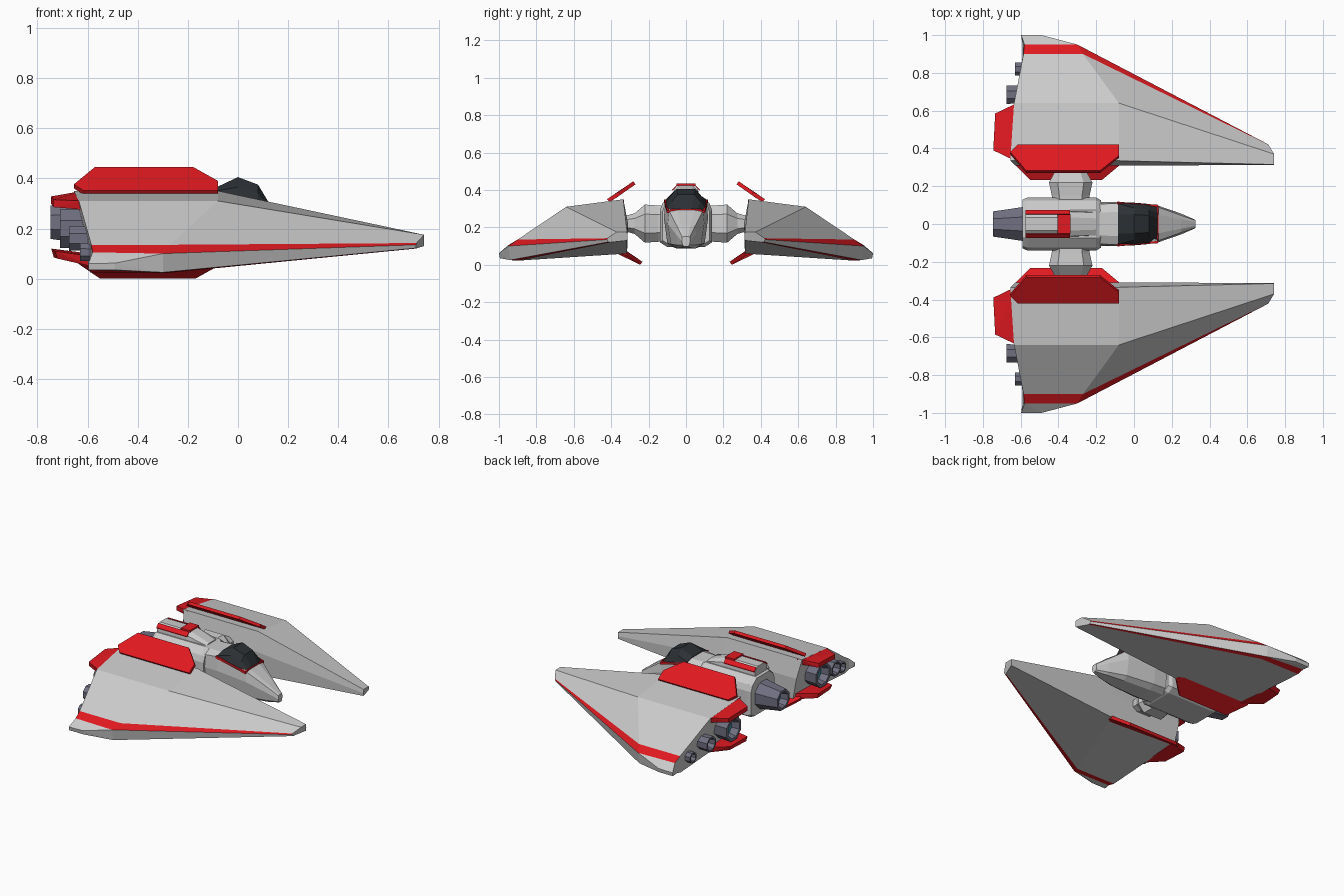
import bpy, bmesh, math

if "Cube" in bpy.data.objects:
    bpy.data.objects.remove(bpy.data.objects["Cube"])


def material(name, color):
    m = bpy.data.materials.new(name)
    m.diffuse_color = (*color, 1)
    m.use_nodes = True
    m.node_tree.nodes["Principled BSDF"].inputs["Base Color"].default_value = m.diffuse_color
    return m


GREY = material("hull_grey", (0.6, 0.6, 0.6))
RED = material("red_paint", (0.75, 0.01, 0.015))
GLASS = material("dark_glass", (0.025, 0.03, 0.035))
METAL = material("engine_metal", (0.16, 0.16, 0.22))
GLOW = material("engine_glow", (0.05, 0.3, 0.4))


def finish(name, bm, mats, mirror):
    bmesh.ops.recalc_face_normals(bm, faces=bm.faces)
    mesh = bpy.data.meshes.new(name)
    bm.to_mesh(mesh)
    bm.free()
    for m in mats:
        mesh.materials.append(m)
    ob = bpy.data.objects.new(name, mesh)
    bpy.context.collection.objects.link(ob)
    if mirror:
        mod = ob.modifiers.new("mirror", "MIRROR")
        mod.use_axis = (False, True, False)
        mod.use_mirror_merge = False
    return ob


def loft(name, rings, mats=(GREY,), painted=(), end_mat=0, mirror=False):
    """Skin matching rings; strips listed in painted take material 1."""
    bm = bmesh.new()
    loops = [[bm.verts.new(p) for p in r] for r in rings]
    n = len(rings[0])
    for a, b in zip(loops, loops[1:]):
        for i in range(n):
            j = (i + 1) % n
            f = bm.faces.new((a[i], a[j], b[j], b[i]))
            f.material_index = 1 if i in painted else 0
    bm.faces.new(loops[0])
    bm.faces.new(loops[-1]).material_index = end_mat
    return finish(name, bm, mats, mirror)


def hull(name, points, mat=GREY, mirror=False):
    bm = bmesh.new()
    for p in points:
        bm.verts.new(p)
    bmesh.ops.convex_hull(bm, input=bm.verts)
    bmesh.ops.dissolve_limit(bm, angle_limit=0.02, verts=bm.verts, edges=bm.edges)
    return finish(name, bm, (mat,), mirror)


def plate(name, outline, offset, mirror=True):
    """Red sheet: outline polygon plus a copy moved by offset."""
    moved = [tuple(a + b for a, b in zip(p, offset)) for p in outline]
    return loft(name, [outline, moved], (RED,), mirror=mirror)


def engine(name, x0, x1, y, z, r0, r1, mirror=True):
    def ring(x, r):
        return [(x, y + r * math.cos(math.pi / 8 + i * math.pi / 4),
                 z + r * math.sin(math.pi / 8 + i * math.pi / 4)) for i in range(8)]
    rings = [ring(x0, r0), ring(x1, r1), ring(x1, r1 * 0.76), ring(x1 + 0.05, r1 * 0.6)]
    loft(name, rings, (METAL, GLOW), end_mat=1, mirror=mirror)


# Wings: rear, shoulder and tip sections, red along both outer edges
rear = [(-.655, .335, .35), (-.635, .64, .31), (-.585, .90, .135), (-.58, .95, .105),
        (-.59, .95, .035), (-.59, .90, .024), (-.60, .315, .07), (-.63, .31, .22)]
shoulder = [(-.08, .335, .35), (-.08, .64, .31), (-.27, .90, .135), (-.30, .95, .10),
            (-.30, .94, .025), (-.29, .90, .022), (-.08, .315, .06), (-.08, .31, .22)]
tip = [(.742, .315, .175), (.742, .37, .175), (.712, .42, .142), (.71, .422, .135),
       (.71, .415, .122), (.71, .405, .12), (.742, .315, .13), (.742, .312, .15)]
loft("wing", [rear, shoulder, tip], (GREY, RED), painted=(2, 4), mirror=True)
hull("wing_end", [rear[3], rear[4], shoulder[3], shoulder[4], (-.597, 1, .06),
                  (-.49, 1, .062), (-.597, .995, .035), (-.49, .995, .035)], mirror=True)

# Red fins leaning in from the wing roots
plate("upper_fin", [(-.615, .41, .335), (-.655, .37, .36), (-.57, .27, .43), (-.18, .27, .43),
                    (-.08, .35, .374), (-.08, .41, .335)], (0, .012, .016))
plate("lower_fin", [(-.62, .41, .08), (-.645, .34, .065), (-.55, .245, 0), (-.17, .245, 0),
                    (-.08, .32, .05), (-.08, .41, .08)], (0, -.012, .016))

# Red cowls over and under the wing engines
hull("upper_cowl", [(-.62, .33, .35), (-.745, .39, .328), (-.735, .585, .315), (-.62, .64, .31),
                    (-.62, .34, .31), (-.745, .39, .298), (-.735, .58, .285), (-.62, .63, .275)],
     RED, True)
hull("lower_cowl", [(-.59, .33, .10), (-.745, .39, .12), (-.73, .56, .11), (-.59, .62, .09),
                    (-.59, .33, .06), (-.735, .39, .085), (-.72, .55, .08), (-.59, .61, .05)],
     RED, True)

# Engines
engine("large_engine", -.60, -.71, .49, .20, .08, .085)
engine("medium_engine", -.58, -.675, .685, .16, .05, .053)
engine("small_engine", -.56, -.63, .82, .105, .036, .038)
engine("tail_engine", -.57, -.747, 0, .225, .10, .072, mirror=False)


# Fuselage sections: symmetric octagons given by half profiles
def section(x, half):
    return [(x, y, z) for y, z in half] + [(x, -y, z) for y, z in reversed(half)]


body = [(.075, .37), (.125, .33), (.14, .29), (.14, .12), (.10, .095)]
loft("body", [section(-.59, [(y * .92, .225 + (z - .225) * .92) for y, z in body]),
              section(-.565, body), section(-.20, body),
              section(-.175, [(y * .9, .225 + (z - .225) * .9) for y, z in body])])
loft("nose", [section(-.19, [(.06, .36), (.105, .33), (.115, .25), (.10, .12), (.06, .095)]),
              section(-.08, [(.065, .36), (.11, .345), (.118, .25), (.10, .115), (.06, .09)]),
              section(.125, [(.05, .295), (.09, .288), (.098, .22), (.08, .11), (.05, .087)]),
              section(.25, [(.025, .21), (.045, .20), (.055, .165), (.045, .105), (.03, .09)]),
              section(.325, [(.01, .152), (.02, .147), (.022, .125), (.018, .105), (.01, .098)])])

# Canopy with a red frame
loft("canopy", [section(-.085, [(.05, .365), (.108, .35), (.115, .33)]),
                section(0, [(.05, .405), (.085, .365), (.113, .315)]),
                section(.08, [(.045, .375), (.075, .34), (.106, .295)]),
                section(.125, [(.03, .30), (.06, .296), (.09, .287)])], (GLASS,))
for y0, y1, label in ((.117, .104, "left"), (-.117, -.104, "right")):
    hull(label + "_canopy_frame", [(x, y, z + d) for x, z, s in
                                   ((-.09, .342, 1), (.127, .284, .87))
                                   for y in (y0 * s, y1 * s) for d in (-.008, .008)], RED)
plate("front_canopy_frame", [(.122, .095, .282), (.122, -.095, .282),
                             (.122, -.08, .298), (.122, .08, .298)], (.008, 0, 0), False)

# Raised spine with red stripes and a cross panel
loft("spine", [section(-.575, [(.035, .425), (.065, .40), (.07, .34)]),
               section(-.34, [(.035, .425), (.065, .40), (.07, .34)]),
               section(-.20, [(.03, .375), (.06, .37), (.07, .34)])])
plate("spine_stripe", [(-.575, .05, .418), (-.34, .05, .418), (-.34, .072, .395),
                       (-.575, .072, .395)], (0, .002, .006))
plate("spine_panel", [(-.405, -.05, .42), (-.405, .05, .42), (-.335, .05, .42),
                      (-.335, -.05, .42)], (0, 0, .014), False)


# Side pylons joining the body to the wings
def pylon_ring(y, w, h):
    shape = ((1, .5), (.6, 1), (-.6, 1), (-1, .5), (-1, -.5), (-.6, -1), (.6, -1), (1, -.5))
    return [(-.335 + w * a, y, .22 + h * b) for a, b in shape]


loft("pylon", [pylon_ring(.10, .10, .095), pylon_ring(.15, .10, .097),
               pylon_ring(.22, .115, .102), pylon_ring(.275, .085, .055),
               pylon_ring(.33, .08, .04)], mirror=True)
